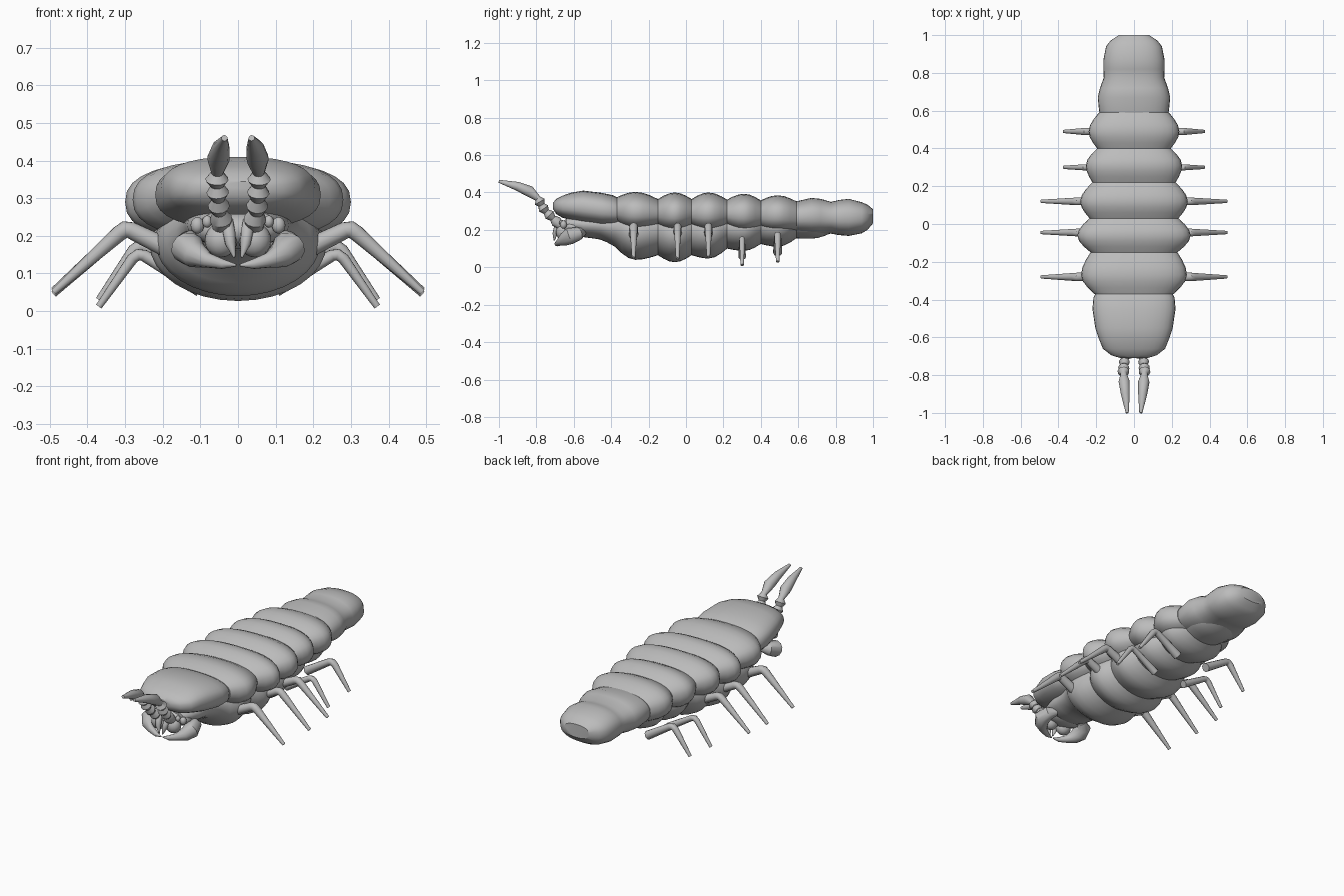
import bpy, bmesh, math
from mathutils import Vector

cube = bpy.data.objects.get("Cube")
if cube:
    bpy.data.objects.remove(cube, do_unlink=True)

grey = bpy.data.materials.new("plain grey")
grey.use_nodes = True
grey.diffuse_color = (0.5, 0.5, 0.5, 1)
shader = next(n for n in grey.node_tree.nodes if n.type == 'BSDF_PRINCIPLED')
shader.inputs["Base Color"].default_value = grey.diffuse_color


def finish(bm, name, angle=35):
    bmesh.ops.recalc_face_normals(bm, faces=bm.faces)
    mesh = bpy.data.meshes.new(name)
    bm.to_mesh(mesh)
    bm.free()
    mesh.materials.append(grey)
    ob = bpy.data.objects.new(name, mesh)
    bpy.context.collection.objects.link(ob)
    bpy.ops.object.select_all(action='DESELECT')
    ob.select_set(True)
    bpy.context.view_layer.objects.active = ob
    bpy.ops.object.shade_smooth_by_angle(angle=math.radians(angle))
    return ob


def skin(loops, name):
    """Bridge closed loops of points and cap both ends."""
    bm = bmesh.new()
    rings = [[bm.verts.new(p) for p in loop] for loop in loops]
    n = len(rings[0])
    for a, b in zip(rings, rings[1:]):
        for i in range(n):
            j = (i + 1) % n
            bm.faces.new((a[i], a[j], b[j], b[i]))
    bm.faces.new(rings[0])
    bm.faces.new(rings[-1])
    return finish(bm, name)


def power(v, p):
    return math.copysign(abs(v) ** p, v)


def loft(rows, name, p=1.0, n=32):
    """Rows of y, half width, bottom, top become rounded cross-sections."""
    loops = []
    for y, w, lo, hi in rows:
        mid, half = (hi + lo) / 2, (hi - lo) / 2
        angles = [math.tau * i / n for i in range(n)]
        loops.append([(w * power(math.cos(a), p), y, mid + half * power(math.sin(a), p))
                      for a in angles])
    return skin(loops, name)


def bulge(rows, steps=3):
    """Rows alternate groove and crest; round each crest, keep grooves sharp."""
    out = [rows[0]]
    for k in range(len(rows) - 1):
        a, b = rows[k], rows[k + 1]
        for i in range(1, steps + 1):
            t = i / steps
            s = math.sin(t * math.pi / 2) if k % 2 == 0 else 1 - math.cos(t * math.pi / 2)
            out.append([a[0] + (b[0] - a[0]) * t] +
                       [u + (v - u) * s for u, v in zip(a[1:], b[1:])])
    return out


def tube(path, name, s=1, n=12):
    """Path of x, y, z, radius; s mirrors it in x."""
    pts = [Vector((s * x, y, z)) for x, y, z, r in path]
    loops, u, old = [], None, None
    for i, p in enumerate(pts):
        t = pts[min(i + 1, len(pts) - 1)] - pts[max(i - 1, 0)]
        t.normalize()
        if u is None:
            u = t.orthogonal().normalized()
        else:
            u = old.rotation_difference(t) @ u
        old = t
        v = t.cross(u)
        loops.append([p + path[i][3] * (u * math.cos(math.tau * k / n) + v * math.sin(math.tau * k / n))
                      for k in range(n)])
    return skin(loops, name)


def ball(name, centre, radii, s=1):
    bm = bmesh.new()
    bmesh.ops.create_uvsphere(bm, u_segments=16, v_segments=10, radius=1)
    for v in bm.verts:
        v.co = [c + r * q for c, r, q in zip(centre, radii, v.co)]
        v.co.x *= s
    return finish(bm, name, 60)


# Back: head shield, ringed plates and blunt tail
loft([(-.71, .07, .31, .345), (-.695, .12, .285, .365), (-.66, .165, .265, .383),
      (-.61, .185, .25, .4), (-.55, .205, .235, .41), (-.45, .22, .22, .398),
      (-.39, .215, .22, .385), (-.36, .2, .22, .37)], "head_shield", .8)
loft(bulge([(-.37, .21, .23, .375), (-.27, .28, .19, .403), (-.15, .23, .21, .365),
            (-.06, .3, .18, .4), (.03, .235, .21, .365), (.12, .285, .18, .4),
            (.22, .22, .21, .362), (.31, .255, .18, .393), (.4, .195, .2, .358),
            (.49, .24, .18, .385), (.59, .185, .185, .353)]), "back_plates", .82)
loft([(.58, .18, .185, .353), (.6, .185, .18, .355), (.67, .192, .172, .371), (.72, .18, .173, .366),
      (.775, .16, .18, .35), (.82, .162, .172, .36), (.87, .162, .168, .366),
      (.94, .148, .182, .348), (.97, .125, .2, .335), (1, .08, .235, .31)], "tail", .85)

# Belly
loft(bulge([(-.64, .1, .2, .27), (-.5, .14, .155, .3), (-.38, .165, .11, .32),
            (-.27, .22, .04, .33), (-.15, .19, .065, .33), (-.06, .235, .027, .33),
            (.03, .19, .065, .33), (.12, .225, .047, .33), (.22, .18, .1, .33),
            (.31, .2, .088, .33), (.4, .155, .125, .33), (.49, .19, .11, .33),
            (.59, .14, .155, .33), (.67, .15, .153, .32), (.78, .11, .185, .3)]), "belly")

# Face
ball("head", (0, -.6, .215), (.12, .075, .05))
for s, side in ((1, "left_"), (-1, "right_")):
    ball(side + "cheek", (.045, -.655, .188), (.043, .04, .045), s)
    ball(side + "outer_eye", (.108, -.655, .228), (.018, .018, .022), s)
    ball(side + "inner_eye", (.082, -.665, .238), (.013, .013, .016), s)
    tube([(.022, -.67, .245, .008), (.024, -.69, .21, .017), (.02, -.7, .18, .014),
          (.01, -.705, .143, .003)], side + "fang", s)
    tube([(.09, -.55, .19, .02), (.125, -.575, .18, .036), (.133, -.62, .167, .045),
          (.115, -.65, .15, .036), (.08, -.675, .135, .02), (.04, -.69, .125, .013),
          (.005, -.695, .122, .003)], side + "mandible", s)
    # Beaded feeler ending in a long spindle
    tube([(.045, -.66, .215, .02), (.045, -.695, .245, .03), (.049, -.712, .262, .018),
          (.051, -.73, .28, .029), (.052, -.748, .297, .017), (.054, -.762, .315, .03),
          (.055, -.772, .333, .018), (.056, -.782, .35, .031), (.055, -.792, .368, .016),
          (.052, -.835, .405, .03), (.046, -.9, .433, .024), (.036, -1, .46, .008)],
         side + "feeler", s)
    # Legs: y, knee x, knee z, foot x, foot z, thickness
    legs = [(-.28, .3, .225, .49, .05, .023), (-.045, .3, .225, .49, .045, .021),
            (.12, .3, .225, .49, .055, .021), (.3, .265, .158, .37, .012, .016),
            (.49, .26, .18, .37, .03, .019)]
    for k, (y, kx, kz, fx, fz, r) in enumerate(legs):
        tube([(.1, y, kz - .1, r * 1.3), (kx - .015, y, kz - .01, r), (kx, y, kz - .008, r),
              (kx + .015, y, kz - .018, r * .95), (fx, y, fz, .009)], f"{side}leg_{k + 1}", s)
